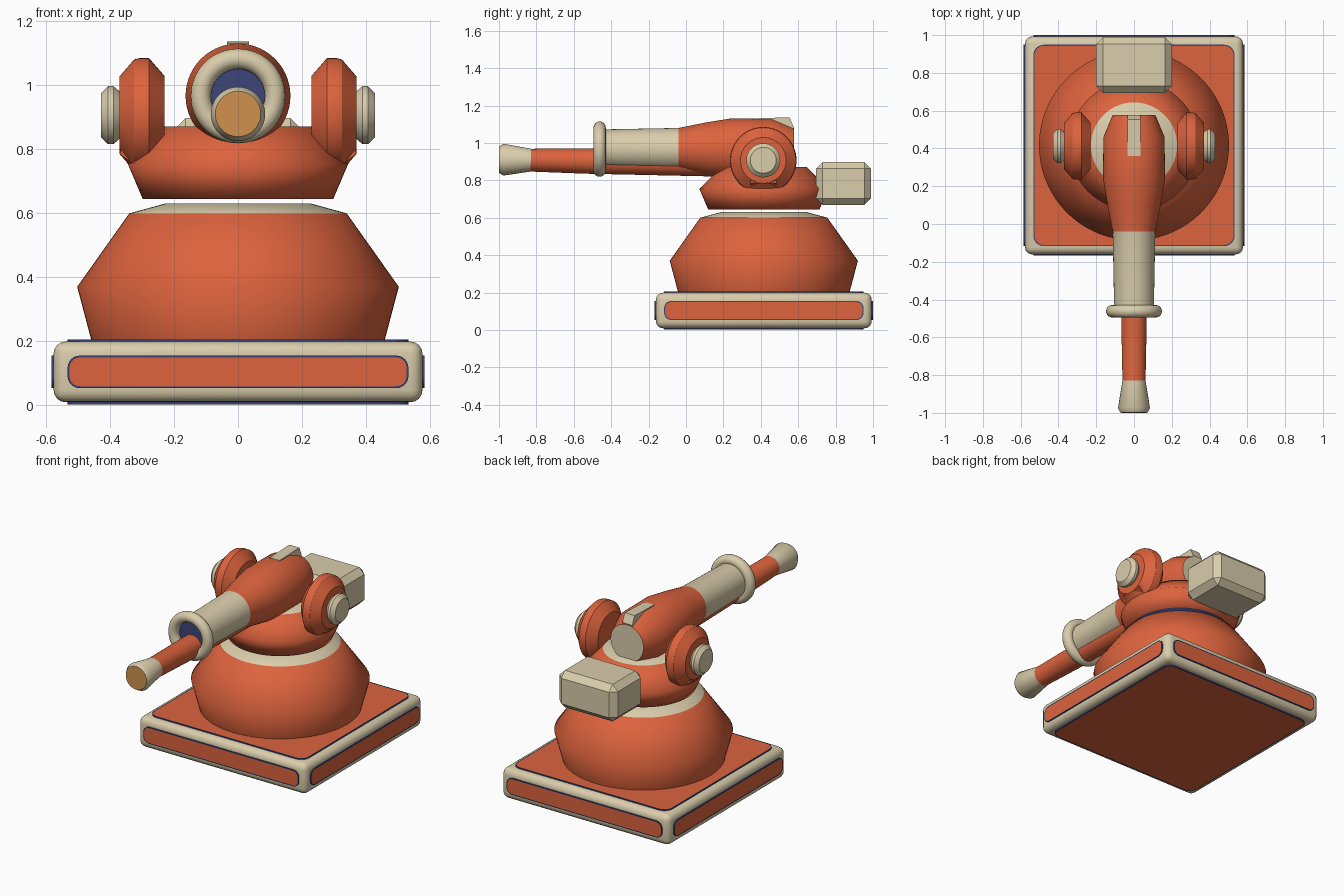
import bpy, bmesh, math
from mathutils import Vector, Matrix

if "Cube" in bpy.data.objects:
    bpy.data.objects.remove(bpy.data.objects["Cube"])

CY = 0.416  # centre line of base and turret


def material(name, rgb):
    m = bpy.data.materials.new(name)
    m.diffuse_color = (*rgb, 1)
    m.use_nodes = True
    m.node_tree.nodes["Principled BSDF"].inputs["Base Color"].default_value = m.diffuse_color
    return m


ORANGE, CREAM, BLUE, BRASS = range(4)
MATS = [material("orange paint", (0.72, 0.125, 0.047)),
        material("cream trim", (0.70, 0.61, 0.41)),
        material("dark blue", (0.045, 0.06, 0.19)),
        material("brass", (0.62, 0.28, 0.075))]


def finish(name, bm, angle=None):
    bmesh.ops.recalc_face_normals(bm, faces=bm.faces)
    me = bpy.data.meshes.new(name)
    bm.to_mesh(me)
    bm.free()
    for m in MATS:
        me.materials.append(m)
    ob = bpy.data.objects.new(name, me)
    bpy.context.collection.objects.link(ob)
    if angle:
        bpy.ops.object.select_all(action='DESELECT')
        ob.select_set(True)
        bpy.context.view_layer.objects.active = ob
        bpy.ops.object.shade_smooth_by_angle(angle=math.radians(angle))
    return ob


def lathe(name, profile, mats, start, axis, angle=30, n=56):
    """Turn (distance, radius) pairs about an axis; mats = start cap, bands, end cap."""
    bm = bmesh.new()
    rings = []
    for d, r in profile:
        rings.append([bm.verts.new((r * math.cos(2 * math.pi * i / n),
                                    r * math.sin(2 * math.pi * i / n), d)) for i in range(n)])
    bm.faces.new(rings[0]).material_index = mats[0]
    for k, (a, b) in enumerate(zip(rings, rings[1:])):
        for i in range(n):
            j = (i + 1) % n
            bm.faces.new((a[i], a[j], b[j], b[i])).material_index = mats[k + 1]
    bm.faces.new(rings[-1]).material_index = mats[-1]
    rot = Vector((0, 0, 1)).rotation_difference(Vector(axis).normalized())
    bm.transform(Matrix.Translation(start) @ rot.to_matrix().to_4x4())
    return finish(name, bm, angle)


def box(name, size, centre, bevel, segments, mat, angle=None):
    bm = bmesh.new()
    bmesh.ops.create_cube(bm, size=1)
    bm.transform(Matrix.Translation(centre) @ Matrix.Diagonal((*size, 1)))
    bmesh.ops.bevel(bm, geom=bm.edges[:], offset=bevel, segments=segments,
                    profile=0.5, affect='EDGES')
    for f in bm.faces:
        f.material_index = mat
    return finish(name, bm, angle)


def prism(name, points, shift, mat):
    """Extrude a closed outline by a vector."""
    bm = bmesh.new()
    f = bm.faces.new([bm.verts.new(p) for p in points])
    ext = bmesh.ops.extrude_face_region(bm, geom=[f])["geom"]
    bmesh.ops.translate(bm, vec=shift, verts=[v for v in ext if isinstance(v, bmesh.types.BMVert)])
    for f in bm.faces:
        f.material_index = mat
    return finish(name, bm)


def plate(name, w, h, radius, matrix):
    """Thin rounded panel: blue rim, orange face."""
    bm = bmesh.new()
    loop = []
    for k, (sx, sy) in enumerate(((1, 1), (-1, 1), (-1, -1), (1, -1))):
        for s in range(7):
            a = math.pi / 2 * (k + s / 6)
            loop.append(bm.verts.new((sx * (w - radius) + radius * math.cos(a),
                                      sy * (h - radius) + radius * math.sin(a), -0.002)))
    f = bm.faces.new(loop)
    ext = bmesh.ops.extrude_face_region(bm, geom=[f])["geom"]
    bmesh.ops.translate(bm, vec=(0, 0, 0.009), verts=[v for v in ext if isinstance(v, bmesh.types.BMVert)])
    top = [g for g in ext if isinstance(g, bmesh.types.BMFace)]
    for g in bm.faces:
        g.material_index = BLUE
    bmesh.ops.inset_region(bm, faces=top, thickness=0.006)
    top[0].material_index = ORANGE
    bm.transform(matrix)
    return finish(name, bm)


# Base frame with a panel on every side
HALF = 0.577
box("base_frame", (2 * HALF, 2 * HALF, 0.19), (0, CY, 0.104), 0.038, 4, CREAM, 30)
centre = Matrix.Translation((0, CY, 0.104))
for i, side in enumerate(("right", "back", "left", "front")):
    m = (centre @ Matrix.Rotation(i * math.pi / 2, 4, 'Z') @ Matrix.Translation((HALF, 0, 0))
         @ Matrix.Rotation(math.pi / 2, 4, 'Z') @ Matrix.Rotation(math.pi / 2, 4, 'X'))
    plate("base_panel_" + side, 0.533, 0.051, 0.038, m)
plate("base_panel_top", 0.533, 0.533, 0.055, centre @ Matrix.Translation((0, 0, 0.095)))
plate("base_panel_bottom", 0.533, 0.533, 0.055,
      centre @ Matrix.Rotation(math.pi, 4, 'X') @ Matrix.Translation((0, 0, 0.095)))

# Pedestal and rotating turret
lathe("pedestal", [(0.2, 0.458), (0.37, 0.503), (0.6, 0.34), (0.63, 0.23)],
      [ORANGE, ORANGE, ORANGE, CREAM, CREAM], (0, CY, 0), (0, 0, 1), 55, 72)
lathe("turret", [(0.645, 0.298), (0.755, 0.345), (0.872, 0.228)],
      [BLUE, ORANGE, ORANGE, CREAM], (0, CY, 0), (0, 0, 1), 70, 72)
box("rear_pack", (0.4, 0.296, 0.23), (0, 0.842, 0.783), 0.036, 1, CREAM)

# Side discs with hubs and brackets
for s, side in ((1, "right"), (-1, "left")):
    lathe("side_disc_" + side,
          [(0.23, 0.123), (0.278, 0.178), (0.31, 0.178), (0.325, 0.174), (0.37, 0.122)],
          [ORANGE] * 6, (0, 0.413, 0.907), (s, 0, 0), 20)
    lathe("side_hub_" + side,
          [(0.365, 0.07), (0.39, 0.091), (0.406, 0.091), (0.428, 0.069)],
          [CREAM] * 5, (0, 0.413, 0.907), (s, 0, 0))
    outline = [(0.22, 0.755), (0.33, 0.757), (0.37, 0.785), (0.355, 0.84), (0.22, 0.84)]
    prism("disc_bracket_" + side, [(s * x, 0.345, z) for x, z in outline], (0, 0.14, 0), ORANGE)

# Gun housing and sleeve
GZ = 0.967
lathe("gun_housing",
      [(-0.578, 0.113), (-0.46, 0.162), (-0.24, 0.164), (-0.1, 0.141), (0.04, 0.113), (0.45, 0.105)],
      [CREAM, ORANGE, ORANGE, ORANGE, ORANGE, CREAM, BLUE], (0, 0, GZ), (0, -1, 0), 40)
fin = [(0.35, 1.08), (0.36, 1.131), (0.553, 1.137), (0.576, 1.085), (0.56, 1.04), (0.36, 1.04)]
prism("top_sight", [(-0.034, y, z) for y, z in fin], (0.068, 0, 0), CREAM)

# Rounded collar at the sleeve mouth
bm = bmesh.new()
N, M = 56, 16
rows = []
for i in range(N):
    a = 2 * math.pi * i / N
    row = []
    for j in range(M):
        b = 2 * math.pi * j / M
        r = 0.116 + 0.032 * math.cos(b)
        row.append(bm.verts.new((r * math.cos(a), -0.462 + 0.033 * math.sin(b), GZ + r * math.sin(a))))
    rows.append(row)
for i in range(N):
    for j in range(M):
        p, q, k = rows[i], rows[(i + 1) % N], (j + 1) % M
        bm.faces.new((p[j], q[j], q[k], p[k])).material_index = CREAM
finish("sleeve_collar", bm, 40)

# Inner barrel with flared muzzle and brass tip
lathe("barrel",
      [(0, 0.07), (0.8, 0.067), (1.1, 0.061), (1.245, 0.085), (1.27, 0.071)],
      [ORANGE, ORANGE, ORANGE, CREAM, CREAM, BRASS], (0, 0.27, 0.888), (0, -1, 0.018), 40)
